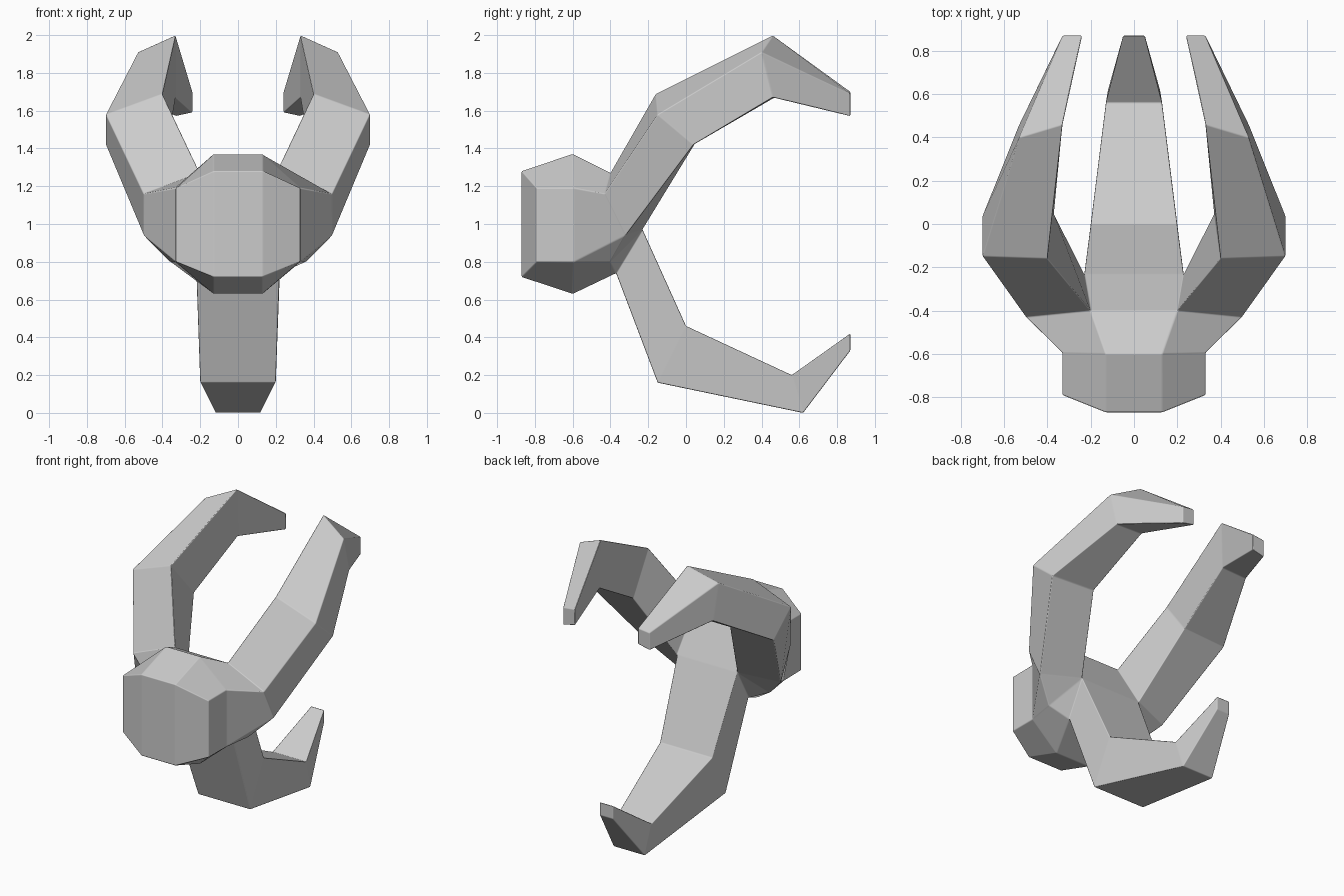
import bpy
import bmesh
from mathutils import Vector

cube = bpy.data.objects.get("Cube")
if cube:
    bpy.data.objects.remove(cube, do_unlink=True)

bm = bmesh.new()
cache = {}


def vert(p):
    if p not in cache:
        cache[p] = bm.verts.new(Vector(p))
    return cache[p]


def flip(p):
    return (-p[0], p[1], p[2])


def both(*pts):
    """Add a face on the left and its mirror on the right."""
    bm.faces.new([vert(p) for p in pts])
    bm.faces.new([vert(flip(p)) for p in reversed(pts)])


def bridge(a, b):
    """Join two cross-sections with a tube of faces."""
    for i in range(len(a)):
        j = (i + 1) % len(a)
        both(a[i], a[j], b[j], b[i])


def ring(y_mid, y_side, top, bottom):
    """Left half of a wrist section, from top to bottom."""
    return [(0.13, y_mid, top), (0.33, y_side, 1.19),
            (0.33, y_side, 0.80), (0.13, y_mid, bottom)]


# Wrist block
front = ring(-0.87, -0.79, 1.28, 0.72)
middle = ring(-0.60, -0.595, 1.37, 0.63)
both(*front)
for i in range(3):
    both(front[i], middle[i], middle[i + 1], front[i + 1])

# Palm corners shared by the wrist, the fingers and the thumb
root_outer_top = (0.50, -0.43, 1.16)
root_outer_low = (0.50, -0.32, 0.94)
root_inner_low = (0.23, -0.23, 0.97)
root_inner_top = (0.20, -0.40, 1.27)
thumb_root = (0.22, -0.37, 0.74)
heel = (0.36, -0.40, 0.80)
both(middle[0], middle[1], root_outer_top, root_inner_top)
both(middle[1], middle[2], root_outer_low, root_outer_top)
both(middle[2], heel, root_outer_low)
both(middle[2], middle[3], thumb_root, heel)
both(heel, thumb_root, root_inner_low)
both(heel, root_inner_low, root_outer_low)

# Upper fingers: outer top, outer low, inner low, inner top
sections = [
    [root_outer_top, root_outer_low, root_inner_low, root_inner_top],
    [(0.70, -0.15, 1.58), (0.70, 0.04, 1.42), (0.37, 0.05, 1.43), (0.40, -0.16, 1.69)],
    [(0.53, 0.40, 1.91), (0.53, 0.46, 1.67), (0.33, 0.47, 1.67), (0.33, 0.46, 2.00)],
    [(0.33, 0.87, 1.69), (0.33, 0.87, 1.57), (0.24, 0.87, 1.59), (0.24, 0.87, 1.70)],
]
for a, b in zip(sections, sections[1:]):
    bridge(a, b)
both(*sections[-1])

# Thumb sides
thumb_top = [root_inner_low, (0.20, 0.00, 0.46), (0.13, 0.56, 0.20), (0.05, 0.87, 0.42)]
thumb_low = [thumb_root, (0.20, -0.15, 0.16), (0.12, 0.62, 0.00), (0.05, 0.87, 0.33)]
for i in range(3):
    both(thumb_top[i], thumb_low[i], thumb_low[i + 1], thumb_top[i + 1])

# Middle strip running round the wrist, palm and thumb
outline = [front[0], middle[0], root_inner_top, *thumb_top,
           *reversed(thumb_low), middle[3], front[3]]
for i, a in enumerate(outline):
    b = outline[(i + 1) % len(outline)]
    bm.faces.new([vert(p) for p in (a, b, flip(b), flip(a))])

bmesh.ops.recalc_face_normals(bm, faces=bm.faces)
for face in bm.faces:
    face.smooth = True
mesh = bpy.data.meshes.new("three_finger_claw")
bm.to_mesh(mesh)
bm.free()
claw = bpy.data.objects.new("three_finger_claw", mesh)
bpy.context.scene.collection.objects.link(claw)

# Thin softened edges
bevel = claw.modifiers.new("soft_edges", 'BEVEL')
bevel.width = 0.006
bevel.segments = 2
bevel.limit_method = 'ANGLE'
bevel.angle_limit = 0.07
bevel.harden_normals = True

# Plain grey
grey = bpy.data.materials.new("plain_grey")
grey.use_nodes = True
colour = (0.6, 0.6, 0.6, 1.0)
grey.diffuse_color = colour
grey.node_tree.nodes["Principled BSDF"].inputs["Base Color"].default_value = colour
mesh.materials.append(grey)
